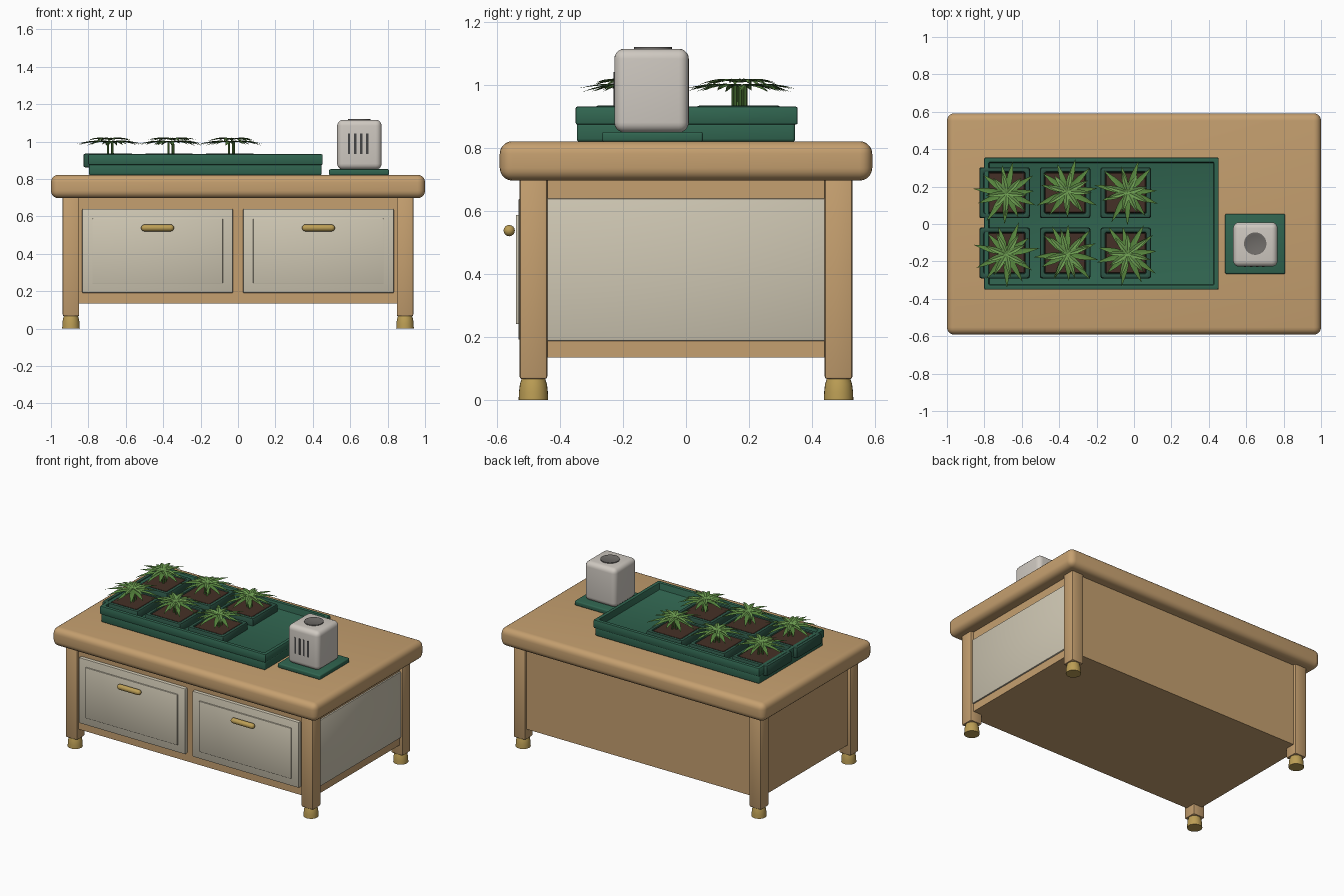
import bpy, bmesh, math, random
from mathutils import Vector, Matrix

if "Cube" in bpy.data.objects:
    bpy.data.objects.remove(bpy.data.objects["Cube"])

random.seed(4)


def mat(name, r, g, b):
    m = bpy.data.materials.new(name)
    m.diffuse_color = (r, g, b, 1)
    m.use_nodes = True
    m.node_tree.nodes["Principled BSDF"].inputs["Base Color"].default_value = m.diffuse_color
    return m


WOOD = mat("wood", 0.56, 0.35, 0.16)
CREAM = mat("cream", 0.62, 0.57, 0.45)
BRASS = mat("brass", 0.50, 0.34, 0.09)
GREEN = mat("tray_green", 0.03, 0.13, 0.08)
POT = mat("pot_green", 0.025, 0.09, 0.06)
SOIL = mat("soil", 0.06, 0.03, 0.02)
LEAF = mat("leaf", 0.10, 0.25, 0.05)
LEAF2 = mat("leaf_light", 0.15, 0.33, 0.08)
SHELL = mat("shell", 0.62, 0.58, 0.53)
DARK = mat("dark_grey", 0.06, 0.06, 0.06)
GREY = mat("grey", 0.16, 0.15, 0.14)


def finish(name, bm, m, bevel=0, seg=3):
    bmesh.ops.recalc_face_normals(bm, faces=bm.faces)
    if bevel:
        bmesh.ops.bevel(bm, geom=bm.edges[:], offset=bevel, segments=seg,
                        profile=0.5, affect='EDGES', clamp_overlap=True)
    me = bpy.data.meshes.new(name)
    bm.to_mesh(me)
    bm.free()
    me.materials.append(m)
    ob = bpy.data.objects.new(name, me)
    bpy.context.collection.objects.link(ob)
    bpy.ops.object.select_all(action='DESELECT')
    ob.select_set(True)
    bpy.context.view_layer.objects.active = ob
    bpy.ops.object.shade_smooth_by_angle(angle=math.radians(35))
    return ob


def box(name, x, y, z, m, bevel=0.0, seg=3):
    bm = bmesh.new()
    bmesh.ops.create_cube(bm, size=1)
    for v in bm.verts:
        v.co = Vector([(r[0] + r[1]) / 2 + c * (r[1] - r[0]) for c, r in zip(v.co, (x, y, z))])
    return finish(name, bm, m, bevel, seg)


def lathe(name, profile, loc, m, axis='Z', n=24):
    bm = bmesh.new()
    vs = [bm.verts.new((r, 0, h)) for r, h in profile]
    es = [bm.edges.new(p) for p in zip(vs, vs[1:])]
    bmesh.ops.spin(bm, geom=vs + es, cent=(0, 0, 0), axis=(0, 0, 1),
                   angle=2 * math.pi, steps=n, use_duplicate=False)
    bmesh.ops.remove_doubles(bm, verts=bm.verts, dist=1e-5)
    rot = Matrix.Rotation(math.pi / 2, 4, 'Y') if axis == 'X' else Matrix()
    bm.transform(Matrix.Translation(loc) @ rot)
    return finish(name, bm, m)


def dish(name, cx, cy, half_x, half_y, z0, floor, z1, wall, m, bevel):
    # open-topped box with a flat rim
    bm = bmesh.new()
    rings = []
    for inset, z in ((0, z0), (0, z1), (wall, z1), (wall, floor)):
        rings.append([bm.verts.new((cx + sx * (half_x - inset), cy + sy * (half_y - inset), z))
                      for sx, sy in ((-1, -1), (1, -1), (1, 1), (-1, 1))])
    for a, b in zip(rings, rings[1:]):
        for i in range(4):
            bm.faces.new((a[i], a[(i + 1) % 4], b[(i + 1) % 4], b[i]))
    bm.faces.new(rings[0])
    bm.faces.new(rings[-1])
    return finish(name, bm, m, bevel, 2)


# Table
box("table_top", (-1, 1), (-0.592, 0.592), (0.697, 0.822), WOOD, 0.04, 5)
box("cabinet_body", (-0.915, 0.915), (-0.51, 0.51), (0.135, 0.71), WOOD)
for sx in (-1, 1):
    for sy in (-1, 1):
        x, y = sx * 0.893, sy * 0.485
        box("leg", (x - 0.044, x + 0.044), (y - 0.044, y + 0.044), (0.066, 0.71), WOOD, 0.008, 2)
        lathe("foot_cap", [(0, 0), (0.047, 0), (0.046, 0.025), (0.043, 0.05), (0.038, 0.066), (0, 0.07)],
              (x, y, 0), BRASS)
box("side_panel", (0.90, 0.925), (-0.443, 0.443), (0.187, 0.64), CREAM, 0.005, 2)

# Drawers with raised panels and pill handles
for cx in (-0.43, 0.43):
    box("drawer_front", (cx - 0.403, cx + 0.403), (-0.533, -0.49), (0.19, 0.64), CREAM, 0.006, 2)
    box("drawer_panel", (cx - 0.349, cx + 0.349), (-0.541, -0.52), (0.241, 0.588), CREAM, 0.003, 2)
    r, h = 0.018, 0.07
    prof = [(r * math.cos(t), -h + r * math.sin(t)) for t in [-math.pi / 2 + i * math.pi / 10 for i in range(6)]]
    prof += [(a, -b) for a, b in reversed(prof)]
    lathe("drawer_handle", prof, (cx, -0.562, 0.538), BRASS, 'X', 16)

# Seed tray
box("tray_base", (-0.797, 0.447), (-0.347, 0.347), (0.82, 0.88), GREEN, 0.01)
dish("tray_rim", -0.174, 0.002, 0.627, 0.353, 0.875, 0.885, 0.932, 0.026, GREEN, 0.006)


def blade(bm, base, yaw, length, width, rise, droop):
    # tapered, folded leaf blade with a notched outline
    rows = []
    for t, w in ((0, 0.25), (0.2, 0.75), (0.4, 1), (0.6, 0.85), (0.8, 0.5), (1, 0.03)):
        z = rise * t - droop * t * t
        rows.append([bm.verts.new(base + Matrix.Rotation(yaw, 3, 'Z') @
                     Vector((length * t, s * w * width / 2, z + 0.005 * abs(s) * w)))
                     for s in (-1, 0, 1)])
    for a, b in zip(rows, rows[1:]):
        for i in (0, 1):
            bm.faces.new((a[i], a[i + 1], b[i + 1], b[i]))


def plant(cx, cy):
    for name, n, reach, w, z, rise, droop, m in (
            ("lower_leaves", 11, 0.165, 0.032, 0.995, 0.025, 0.034, LEAF),
            ("upper_leaves", 8, 0.125, 0.030, 1.008, 0.030, 0.032, LEAF2)):
        bm = bmesh.new()
        start = random.random() * 6.28
        for i in range(n):
            blade(bm, Vector((cx, cy, z)), start + (i + random.uniform(-0.2, 0.2)) * 2 * math.pi / n,
                  reach * random.uniform(0.85, 1.12), w, rise, droop + random.uniform(-0.006, 0.008))
        finish(name, bm, m)
    for dx, dy in ((-0.014, 0), (0.012, -0.014), (0.008, 0.016)):
        lathe("stem", [(0, 0), (0.006, 0), (0.005, 0.09), (0, 0.09)], (cx + dx, cy + dy, 0.91), LEAF, n=8)


# Pots with soil and plants, three by two
for i in range(3):
    for cy in (-0.155, 0.167):
        cx = -0.692 + 0.324 * i
        dish("pot", cx, cy, 0.135, 0.136, 0.862, 0.90, 0.935, 0.026, POT, 0.01)
        box("soil", (cx - 0.108, cx + 0.108), (cy - 0.108, cy + 0.108), (0.89, 0.929), SOIL, 0.004, 1)
        plant(cx + 0.01, cy + random.uniform(-0.01, 0.01))

# Small appliance on a mat
box("appliance_mat", (0.487, 0.808), (-0.267, 0.054), (0.82, 0.852), GREEN, 0.008)
box("appliance_body", (0.53, 0.768), (-0.228, 0.009), (0.85, 1.116), SHELL, 0.032, 5)
for i in range(4):
    x = 0.594 + 0.0325 * i
    box("vent_slot", (x - 0.006, x + 0.006), (-0.231, -0.215), (0.932, 1.042), DARK)
lathe("outlet", [(0, 1.10), (0.06, 1.10), (0.06, 1.121), (0.053, 1.121), (0.045, 1.118), (0, 1.117)],
      (0.648, -0.105, 0), GREY, n=32)
